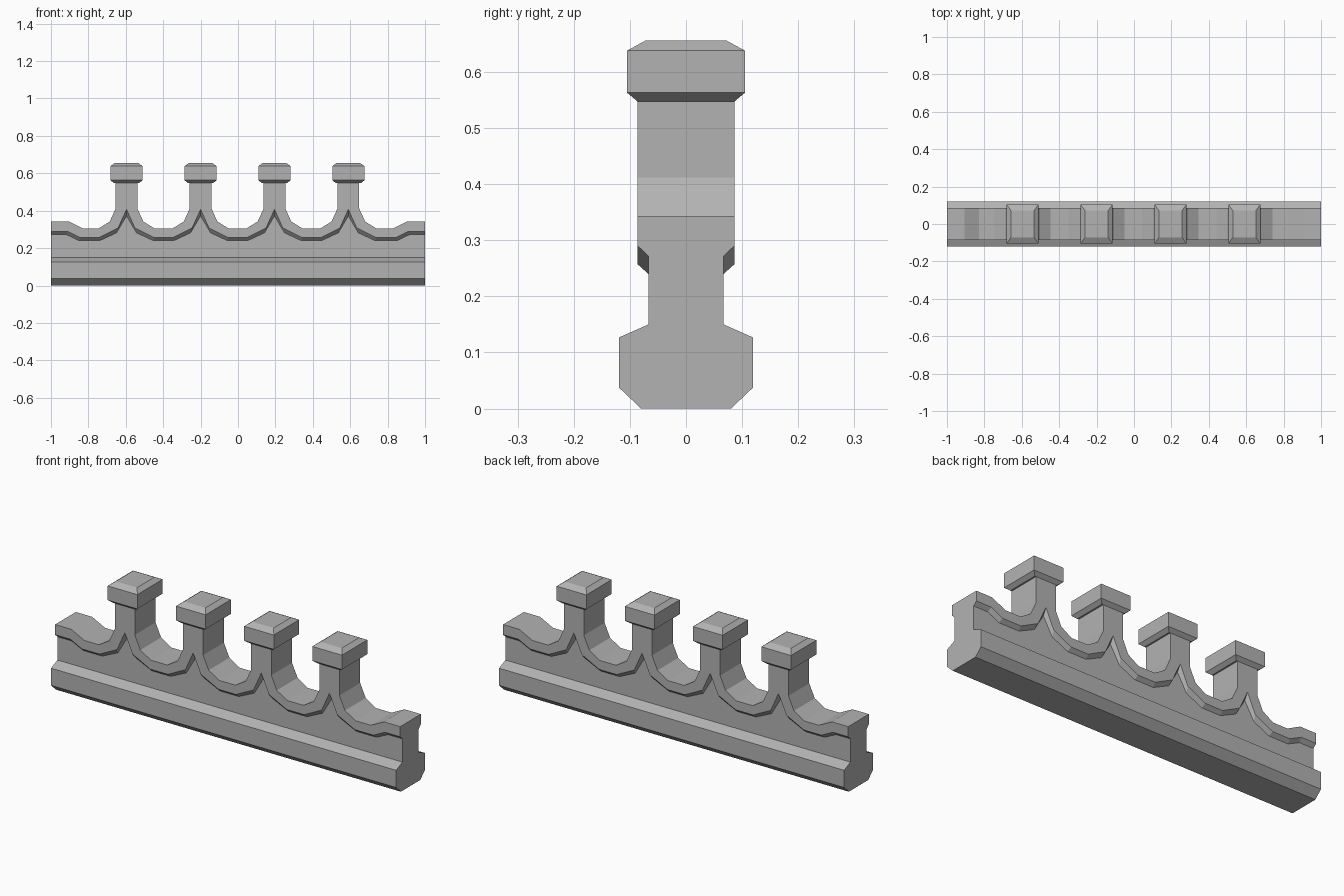
import bpy, bmesh

if "Cube" in bpy.data.objects:
    bpy.data.objects.remove(bpy.data.objects["Cube"])

stone = bpy.data.materials.new("grey stone")
stone.diffuse_color = (0.45, 0.45, 0.45, 1)
stone.use_nodes = True
stone.node_tree.nodes["Principled BSDF"].inputs["Base Color"].default_value = stone.diffuse_color
POSTS = (-0.596, -0.2, 0.195, 0.59)


def loft(name, rings):
    """Join closed rings of equal length and cap both ends."""
    bm = bmesh.new()
    loops = [[bm.verts.new(p) for p in r] for r in rings]
    n = len(loops[0])
    for a, b in zip(loops, loops[1:]):
        for i in range(n):
            j = (i + 1) % n
            bm.faces.new((a[i], a[j], b[j], b[i]))
    bm.faces.new(loops[0])
    bm.faces.new(loops[-1])
    bmesh.ops.recalc_face_normals(bm, faces=bm.faces)
    mesh = bpy.data.meshes.new(name)
    bm.to_mesh(mesh)
    bm.free()
    mesh.materials.append(stone)
    ob = bpy.data.objects.new(name, mesh)
    bpy.context.collection.objects.link(ob)


def rect(cx, hx, hy, z):
    return [(cx - hx, -hy, z), (cx + hx, -hy, z), (cx + hx, hy, z), (cx - hx, hy, z)]


# Bottom rail: chamfered profile along the full length
half = [(0.08, 0), (0.119, 0.037), (0.119, 0.127), (0.067, 0.15)]
profile = half + [(-y, z) for y, z in reversed(half)]
loft("bottom_rail", [[(x, y, z) for y, z in profile] for x in (-1, 1)])

# Scalloped wall: each station holds top edge, trim lower edge, recessed wall edge (x, z)
# Offsets from a post centre, going right: apex, flare, hollow
side = [((0.058, 0.412), (0, 0.408), (0, 0.372)),
        ((0.09, 0.342), (0.045, 0.308), (0.053, 0.282)),
        ((0.15, 0.305), (0.147, 0.257), (0.143, 0.24))]
end = [((-1, 0.343), (-1, 0.29), (-1, 0.272)),
       ((-0.906, 0.343), (-0.912, 0.29), (-0.917, 0.272)),
       ((-0.83, 0.305), (-0.845, 0.257), (-0.85, 0.24))]
stations = list(end)
for c in POSTS:
    stations += [[(c - x, z) for x, z in s] for s in reversed(side)]
    stations += [[(c + x, z) for x, z in s] for s in side]
stations += [[(-x, z) for x, z in s] for s in reversed(end)]
rings = []
for t, l, i in stations:
    h = [(t[0], 0.086, t[1]), (l[0], 0.086, l[1]), (i[0], 0.067, i[1]), (i[0], 0.067, 0.145)]
    rings.append(h + [(x, -y, z) for x, y, z in reversed(h)])
loft("scalloped_wall", rings)

# Merlon posts with chamfered caps
for k, c in enumerate(POSTS, 1):
    loft(f"post_{k}", [rect(c, 0.058, 0.086, z) for z in (0.412, 0.55)])
    loft(f"cap_{k}", [rect(c, 0.066, 0.086, 0.547), rect(c, 0.086, 0.105, 0.563),
                      rect(c, 0.086, 0.105, 0.638), rect(c, 0.062, 0.072, 0.656)])
